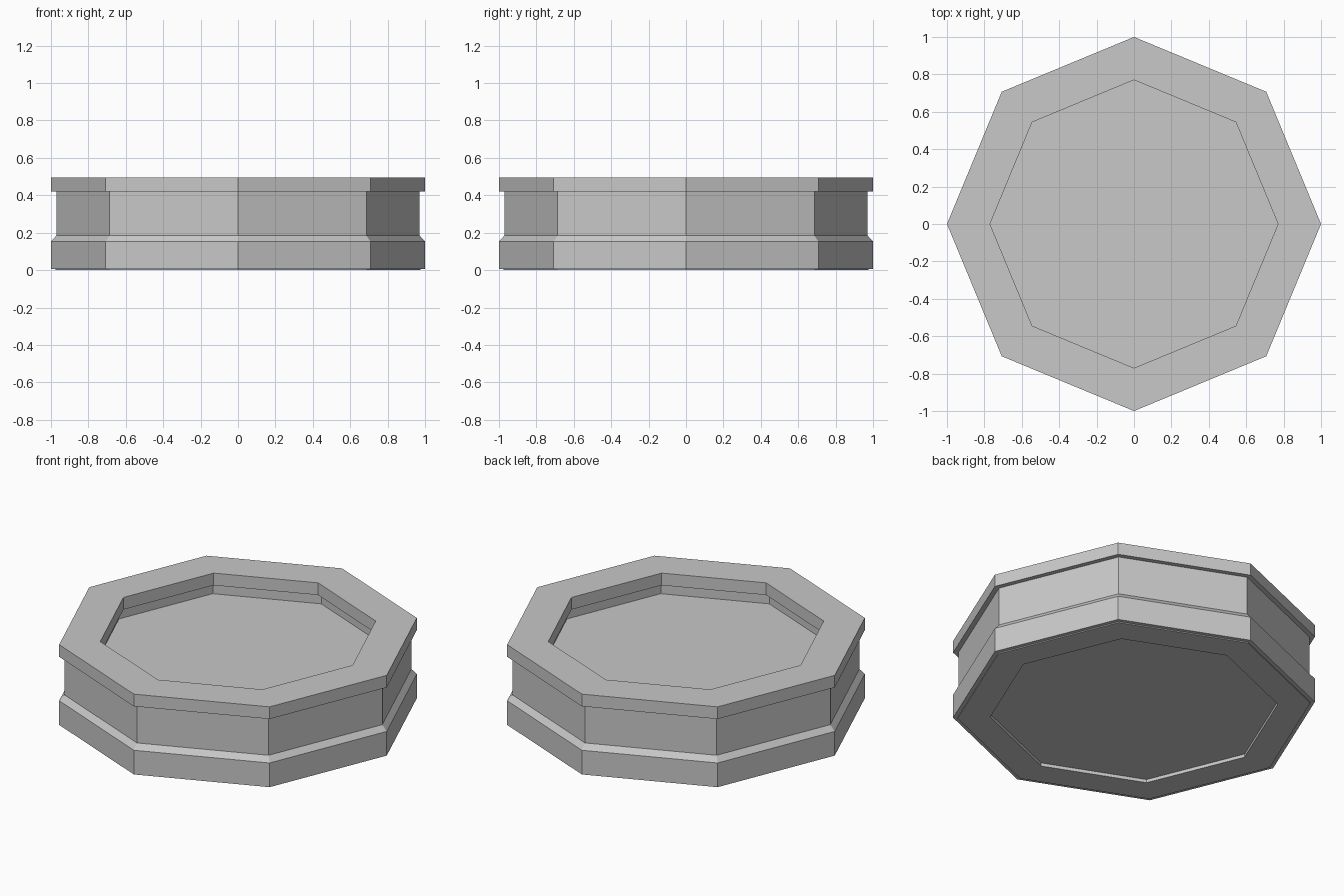
import bpy
import bmesh
from math import cos, sin, tau

SIDES = 8

cube = bpy.data.objects.get("Cube")
if cube:
    bpy.data.objects.remove(cube, do_unlink=True)

grey = bpy.data.materials.new("light_grey")
grey.use_nodes = True
colour = (0.58, 0.58, 0.58, 1)
grey.diffuse_color = colour
grey.node_tree.nodes["Principled BSDF"].inputs["Base Color"].default_value = colour


def lathe(name, profile, closed):
    """Sweep (radius, height) points round z; an open profile gets end caps."""
    bm = bmesh.new()
    rings = [[bm.verts.new((r * cos(tau * i / SIDES), r * sin(tau * i / SIDES), z))
              for i in range(SIDES)] for r, z in profile]
    pairs = list(zip(rings, rings[1:]))
    if closed:
        pairs.append((rings[-1], rings[0]))
    else:
        bm.faces.new(rings[0])
        bm.faces.new(rings[-1])
    for low, high in pairs:
        for i in range(SIDES):
            j = (i + 1) % SIDES
            bm.faces.new((low[i], low[j], high[j], high[i]))
    bmesh.ops.recalc_face_normals(bm, faces=bm.faces)
    mesh = bpy.data.meshes.new(name)
    bm.to_mesh(mesh)
    bm.free()
    mesh.materials.append(grey)
    obj = bpy.data.objects.new(name, mesh)
    bpy.context.collection.objects.link(obj)
    return obj


# Body: recessed underside, stepped foot, skirt, sloped shoulder, waist, inner wall, floor
lathe("body", [(0.795, 0.02), (0.795, 0), (0.975, 0), (0.975, 0.006), (1, 0.006),
               (1, 0.153), (0.97, 0.186), (0.97, 0.42), (0.8, 0.42), (0.8, 0.355)],
      closed=False)

# Rim: flat ring overhanging the body wall inside and out
lathe("rim", [(0.77, 0.42), (1, 0.42), (1, 0.494), (0.77, 0.494)], closed=True)
